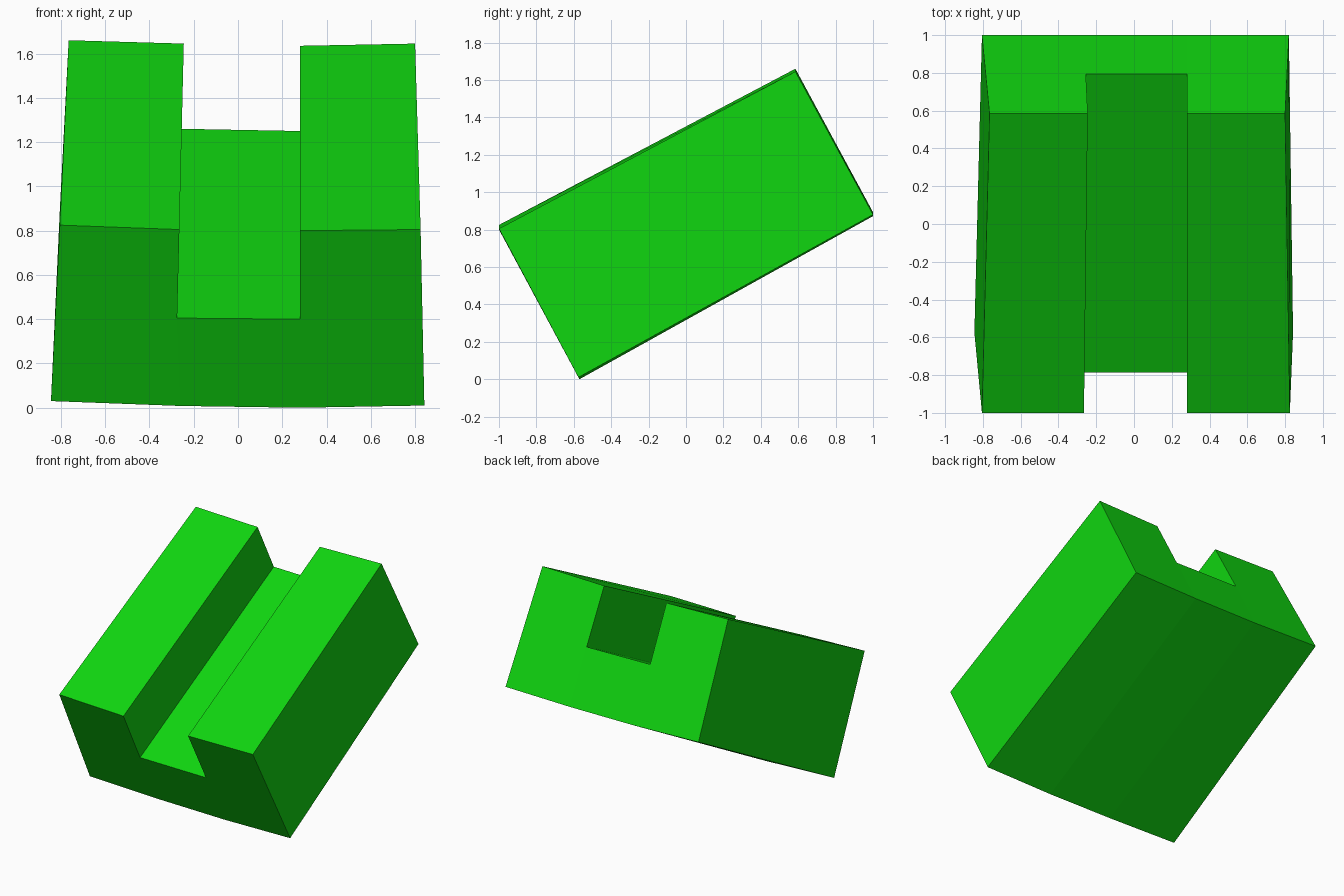
import bpy
import bmesh

cube = bpy.data.objects.get("Cube")
if cube:
    bpy.data.objects.remove(cube, do_unlink=True)

# Single green material
green = bpy.data.materials.new("bright green")
green.use_nodes = True
color = (0.005, 0.66, 0.005, 1.0)
green.diffuse_color = color
green.node_tree.nodes["Principled BSDF"].inputs["Base Color"].default_value = color

# U-shaped section at each end of the tilted block, left rail to right rail
front = [(-0.805, -1.0, 0.825), (-0.265, -1.0, 0.805), (-0.275, -0.785, 0.405),
         (0.28, -0.785, 0.40), (0.28, -1.0, 0.80), (0.825, -1.0, 0.805),
         (0.842, -0.575, 0.01), (0.28, -0.57, 0.0), (-0.26, -0.57, 0.008),
         (-0.845, -0.575, 0.03)]
back = [(-0.765, 0.585, 1.66), (-0.245, 0.585, 1.645), (-0.255, 0.795, 1.26),
        (0.28, 0.795, 1.25), (0.28, 0.585, 1.635), (0.80, 0.585, 1.645),
        (0.82, 1.0, 0.88), (0.28, 1.0, 0.872), (-0.25, 1.0, 0.875),
        (-0.805, 1.0, 0.893)]

bm = bmesh.new()
rings = [[bm.verts.new(p) for p in ring] for ring in (front, back)]

# Long walls, rails, groove and underside
n = len(front)
for i in range(n):
    j = (i + 1) % n
    bm.faces.new((rings[0][i], rings[0][j], rings[1][j], rings[1][i]))

# End caps: one face per rail and one below the groove
for ring in rings:
    for cap in ((0, 1, 2, 8, 9), (2, 3, 7, 8), (3, 4, 5, 6, 7)):
        bm.faces.new([ring[k] for k in cap])

bmesh.ops.recalc_face_normals(bm, faces=bm.faces)
mesh = bpy.data.meshes.new("grooved_block")
bm.to_mesh(mesh)
bm.free()
mesh.materials.append(green)
block = bpy.data.objects.new("grooved_block", mesh)
bpy.context.collection.objects.link(block)
